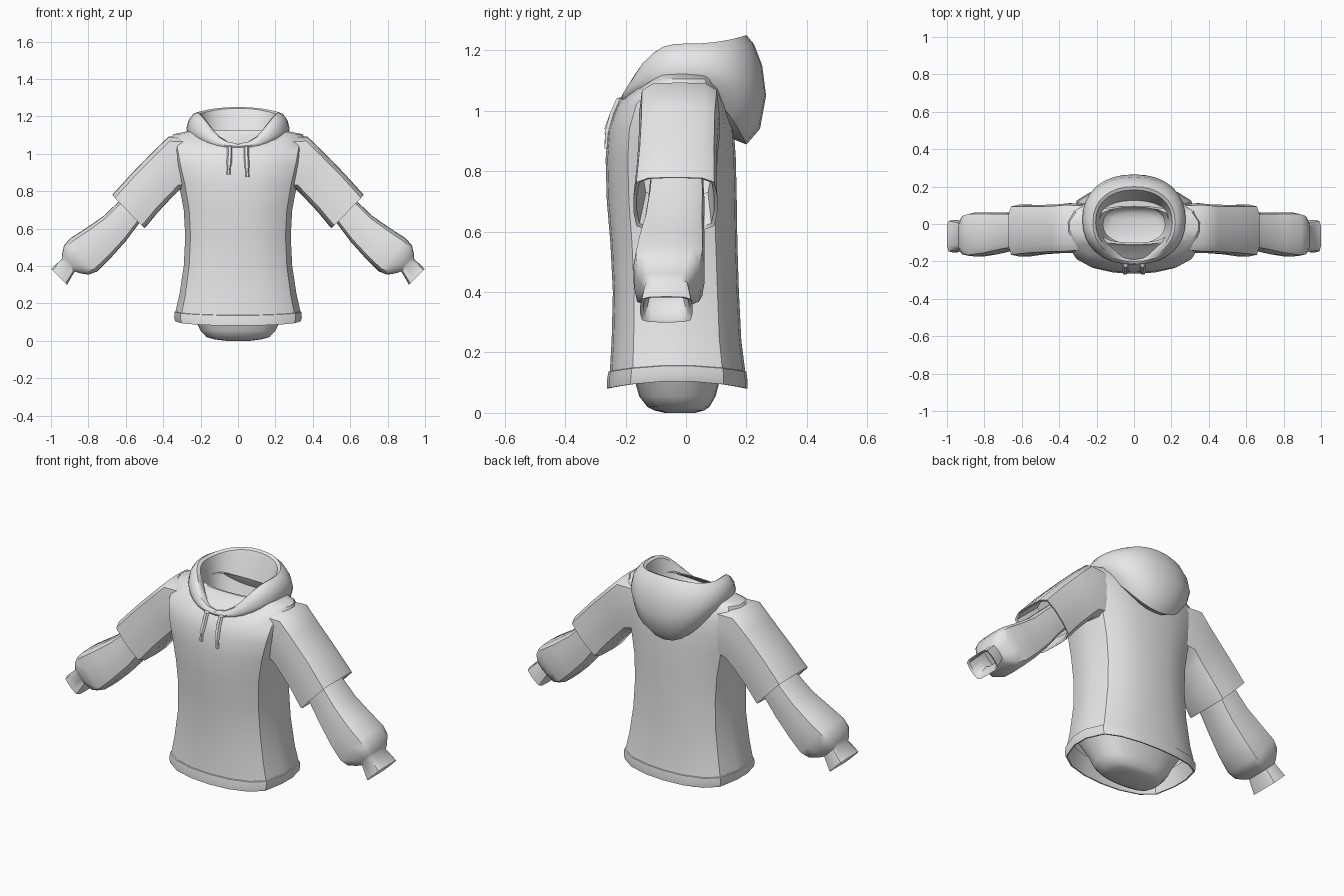
import bpy, bmesh, math
from mathutils import Vector

if "Cube" in bpy.data.objects:
    bpy.data.objects.remove(bpy.data.objects["Cube"], do_unlink=True)

cloth = bpy.data.materials.new("light_grey_cloth")
cloth.use_nodes = True
cloth.diffuse_color = (0.8, 0.8, 0.8, 1)
cloth.node_tree.nodes["Principled BSDF"].inputs["Base Color"].default_value = (0.8, 0.8, 0.8, 1)


def loft(name, rings, cap_end=False, mirror=False, angle=35):
    """Skin a list of point rings; optionally close the last one."""
    bm = bmesh.new()
    loops = [[bm.verts.new(p) for p in ring] for ring in rings]
    n = len(loops[0])
    for a, b in zip(loops, loops[1:]):
        for i in range(n):
            j = (i + 1) % n
            bm.faces.new((a[i], a[j], b[j], b[i]))
    if cap_end:
        bm.faces.new(loops[-1])
    bmesh.ops.recalc_face_normals(bm, faces=bm.faces)
    mesh = bpy.data.meshes.new(name)
    bm.to_mesh(mesh)
    bm.free()
    obj = bpy.data.objects.new(name, mesh)
    bpy.context.collection.objects.link(obj)
    mesh.materials.append(cloth)
    bpy.ops.object.select_all(action='DESELECT')
    obj.select_set(True)
    bpy.context.view_layer.objects.active = obj
    bpy.ops.object.shade_smooth_by_angle(angle=math.radians(angle))
    if mirror:
        obj.modifiers.new("Mirror", 'MIRROR')


# Body cross-section: curved front and back with flat side panels
half = [(0, -1), (.35, -.97), (.68, -.86), (.9, -.66), (1, -.2),
        (1, .2), (.9, .66), (.68, .86), (.35, .97), (0, 1)]
section = half + [(-x, y) for x, y in half[-2:0:-1]]


def body_ring(z, w, front, back, dip=0):
    mid, depth = (front + back) / 2, (back - front) / 2
    return [(x * w, mid + y * depth, z - dip * y * y) for x, y in section]


# Torso, from inner lining, round the hem and up to the open neck
loft("torso", [body_ring(*r) for r in (
    (.2, .305, -.235, .172, .02),
    (.105, .328, -.255, .196, .024),
    (.105, .335, -.262, .203, .024),
    (.125, .341, -.262, .204, .022),
    (.156, .34, -.257, .2, .02),
    (.158, .334, -.252, .196, .02),
    (.25, .313, -.246, .183, .01),
    (.4, .29, -.242, .175),
    (.56, .282, -.25, .17),
    (.7, .29, -.262, .168),
    (.84, .316, -.266, .165),
    (.94, .342, -.258, .158),
    (1.02, .358, -.228, .145),
    (1.07, .362, -.175, .125),
    (1.105, .345, -.12, .1),
    (1.125, .25, -.11, .095),
    (1.125, .19, -.1, .09))])

# Hollow undershirt that shows below the hem and through the neck
loft("undershirt", [body_ring(*r) for r in (
    (.2, .285, -.222, .16),
    (.1, .222, -.168, .11),
    (.055, .2, -.155, .098),
    (.02, .168, -.128, .078),
    (.008, .125, -.105, .06),
    (.0, .06, -.07, .03))], cap_end=True, angle=45)


# Hood: rounded-square rings whose height eases from side to front and back
def hood_ring(w, front, back, z_front, z_side, z_back, count=32):
    mid, depth = (front + back) / 2, (back - front) / 2
    ring = []
    for i in range(count):
        t = 2 * math.pi * i / count
        s, c = math.sin(t), math.cos(t)
        x = math.copysign(abs(s) ** .9, s) * w
        y = mid - math.copysign(abs(c) ** .9, c) * depth
        z = z_side + ((z_front - z_side) * c ** 3 if c > 0 else (z_back - z_side) * c * c)
        ring.append((x, y, z))
    return ring


loft("hood", [hood_ring(*r) for r in (
    (.2, -.17, .12, 1.0, 1.08, .92),
    (.245, -.2, .2, 1.02, 1.075, .888),
    (.268, -.213, .245, 1.03, 1.1, .94),
    (.276, -.217, .265, 1.04, 1.135, 1.05),
    (.265, -.212, .252, 1.05, 1.18, 1.15),
    (.24, -.2, .225, 1.055, 1.213, 1.22),
    (.22, -.185, .2, 1.052, 1.222, 1.25),
    (.205, -.165, .182, 1.042, 1.213, 1.243),
    (.2, -.15, .172, 1.025, 1.19, 1.22),
    (.18, -.125, .13, 1.0, 1.09, 1.08),
    (.165, -.105, .1, .98, 1.02, .99))])

# Sleeve cross-section: box with rounded corners
quarter = [(0, 1.02), (.64, 1), (.93, .84), (1, .3)]
side = quarter + [(a, -b) for a, b in quarter[::-1]]
corners = side + [(-a, b) for a, b in side[-2:0:-1]]


def arm_ring(x, z, y, tilt, height, depth):
    up = Vector((math.sin(math.radians(tilt)), 0, math.cos(math.radians(tilt))))
    return [Vector((x, y + a * depth, z)) + up * (b * height) for a, b in corners]


loft("wide_sleeves", [arm_ring(*r) for r in (
    (.25, .955, -.02, 0, .13, .125),
    (.343, .95, -.022, 11, .143, .133),
    (.405, .888, -.026, 20, .132, .13),
    (.495, .795, -.03, 32, .124, .132),
    (.578, .7, -.035, 44, .122, .138),
    (.587, .691, -.035, 44, .12, .139),
    (.583, .695, -.035, 44, .112, .128),
    (.48, .8, -.03, 35, .1, .11))], mirror=True, angle=50)

# Forearms that puff out above the cuff, with an open turned-in end
loft("forearm_sleeves", [arm_ring(*r) for r in (
    (.48, .79, -.03, 40, .072, .085),
    (.58, .69, -.032, 42, .078, .093),
    (.66, .6, -.04, 42, .088, .1),
    (.75, .52, -.05, 40, .102, .112),
    (.825, .46, -.056, 39, .112, .118),
    (.865, .432, -.06, 40, .1, .11),
    (.895, .412, -.064, 43, .066, .086),
    (.907, .405, -.065, 45, .047, .074),
    (.957, .342, -.065, 45, .059, .087),
    (.953, .346, -.065, 45, .05, .076),
    (.907, .405, -.065, 45, .038, .06),
    (.86, .44, -.062, 45, .05, .07))], cap_end=True, mirror=True, angle=50)


# Drawstrings with narrower end tips
def cord(name, points, radius):
    rings = []
    for x, y, z in points:
        rings.append([(x + radius * math.cos(k * math.pi / 3),
                       y + radius * math.sin(k * math.pi / 3), z) for k in range(6)])
    loft(name, rings, cap_end=True)


for sign, name, end in ((1, "left", .875), (-1, "right", .89)):
    x = sign * .045
    cord(name + "_drawstring", [(x, -.18, 1.052), (x, -.218, 1.04),
                                (x, -.24, .99), (sign * .048, -.258, end + .05)], .014)
    cord(name + "_drawstring_tip", [(sign * .048, -.258, end + .055),
                                    (sign * .051, -.261, end)], .01)
